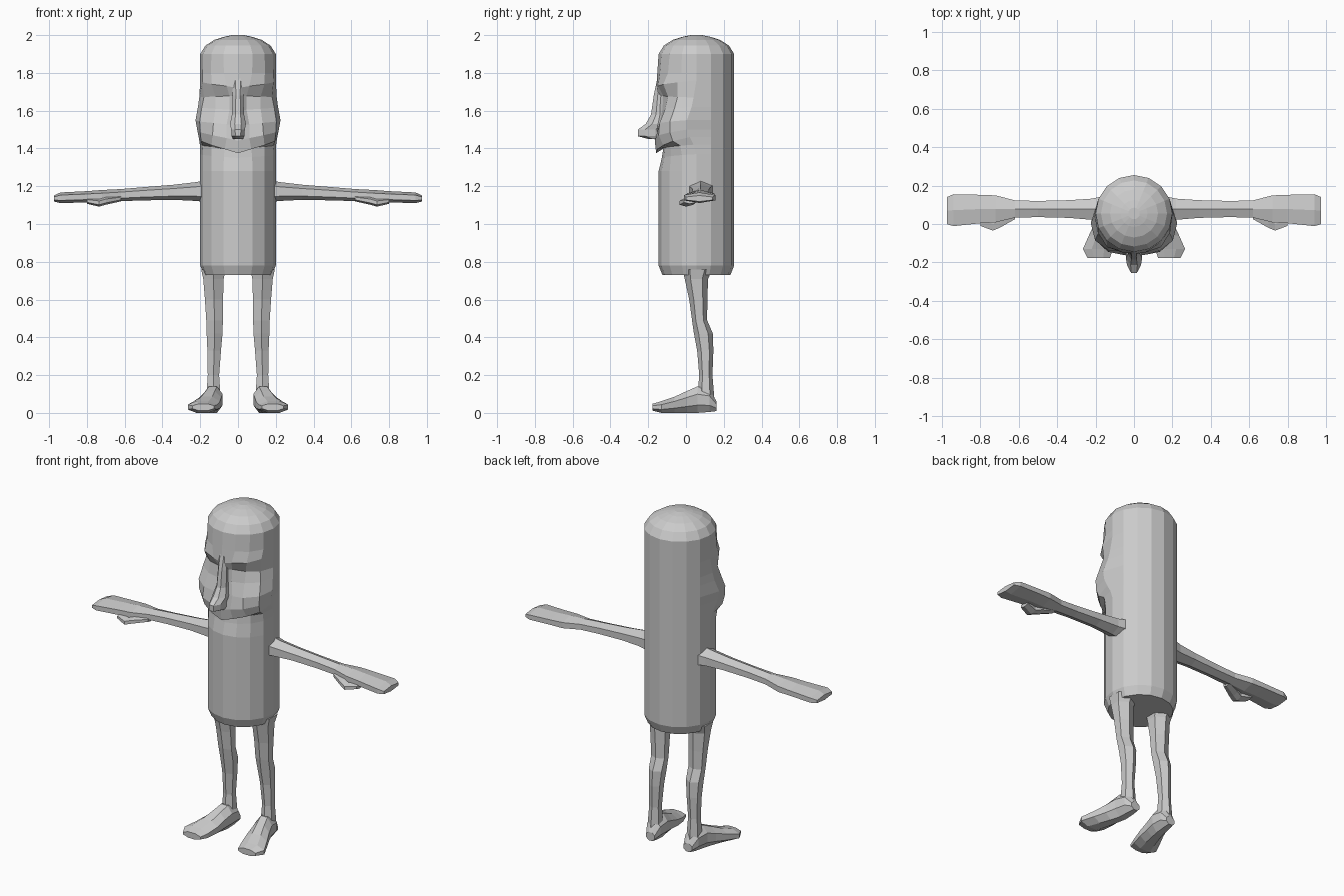
import bpy, bmesh
from math import sin, cos, pi
from mathutils import Vector


def skin(name, rings, mirror=False):
    """Bridge equal-length point rings, cap both ends, optionally mirror in x."""
    bm = bmesh.new()
    vs = [[bm.verts.new(p) for p in ring] for ring in rings]
    n = len(vs[0])
    for a, b in zip(vs, vs[1:]):
        for i in range(n):
            j = (i + 1) % n
            bm.faces.new((a[i], a[j], b[j], b[i]))
    bm.faces.new(vs[0])
    bm.faces.new(vs[-1])
    bmesh.ops.recalc_face_normals(bm, faces=bm.faces)
    me = bpy.data.meshes.new(name)
    bm.to_mesh(me)
    bm.free()
    ob = bpy.data.objects.new(name, me)
    bpy.context.collection.objects.link(ob)
    if mirror:
        ob.modifiers.new("Mirror", 'MIRROR').use_mirror_merge = False
    return ob


def loft(name, axis, rows, n=6, mirror=False):
    """Rows are (x, y, z, half size a, half size b), sections square to axis."""
    raw = [(cos(2 * pi * (i + .5) / n), sin(2 * pi * (i + .5) / n)) for i in range(n)]
    ma, mb = max(p[0] for p in raw), max(p[1] for p in raw)
    rings = []
    for x, y, z, ra, rb in rows:
        ring = []
        for a, b in raw:
            a, b = a / ma * ra, b / mb * rb
            off = {'X': (0, a, b), 'Y': (a, 0, b), 'Z': (a, b, 0)}[axis]
            ring.append(Vector((x, y, z)) + Vector(off))
        rings.append(ring)
    return skin(name, rings, mirror)


# Body and head: 16-sided lathe whose front columns are pushed into a face
CY, SIDES = 0.055, 16


def body_ring(z0, z4, r=0.2, face=None):
    ring = []
    for j in range(SIDES):
        k, s = min(j, SIDES - j), (1 if j <= SIDES // 2 else -1)
        a = 2 * pi * k / SIDES
        x, y = r * sin(a), CY - r * cos(a)
        if face and k < len(face):
            x, y = face[k]
        ring.append((s * x, y, z0 + (z4 - z0) * min(k, 4) / 4))
    return ring


face_rows = [  # centre z, edge z, points from the centre line outwards
    (1.35, 1.37, [(0, -.128), (.075, -.115), (.14, -.08)]),
    (1.40, 1.42, [(0, -.12), (.07, -.11), (.14, -.08), (.188, -.03), (.202, .04)]),
    (1.375, 1.46, [(0, -.158), (.07, -.15), (.14, -.12), (.195, -.07), (.208, .02)]),
    (1.44, 1.50, [(0, -.165), (.06, -.16), (.135, -.145), (.2, -.085), (.216, .005)]),
    (1.52, 1.55, [(0, -.17), (.06, -.14), (.13, -.14), (.203, -.085), (.225, .005)]),
    (1.60, 1.62, [(0, -.165), (.045, -.125), (.12, -.11), (.192, -.06), (.212, .03)]),
    (1.68, 1.67, [(0, -.155), (.045, -.12), (.12, -.095), (.18, -.045), (.205, .04)]),
    (1.72, 1.76, [(0, -.157), (.06, -.148), (.14, -.12), (.188, -.045), (.2, CY)]),
    (1.80, 1.80, [(0, -.152), (.075, -.138), (.142, -.095), (.187, -.025)]),
]
rings = [body_ring(.73, .73, .18), body_ring(.78, .78, .2), body_ring(1.28, 1.28, .2)]
rings += [body_ring(a, b, .2, f) for a, b, f in face_rows]
rings += [body_ring(z, z, r) for z, r in
          [(1.90, .2), (1.945, .172), (1.975, .125), (1.992, .07), (2.0, .03)]]
skin("body_and_head", rings)

# Long nose with a blunt projecting tip
loft("nose", 'Z', [
    (0, -.130, 1.77, .030, .022), (0, -.135, 1.68, .028, .036),
    (0, -.140, 1.58, .032, .045), (0, -.155, 1.53, .042, .058),
    (0, -.188, 1.50, .036, .067), (0, -.188, 1.465, .034, .067),
    (0, -.160, 1.45, .026, .040)], n=8)

# Arms with flat mitten hands
loft("arms", 'X', [
    (.16, .080, 1.175, .065, .060), (.22, .077, 1.172, .055, .050),
    (.34, .078, 1.168, .046, .040), (.50, .078, 1.160, .042, .035),
    (.62, .078, 1.153, .045, .032), (.72, .079, 1.146, .070, .034),
    (.80, .078, 1.144, .074, .030), (.94, .072, 1.139, .083, .028),
    (.975, .070, 1.135, .070, .016)], n=6, mirror=True)
loft("thumbs", 'X', [
    (.62, .05, 1.135, .025, .015), (.70, .015, 1.122, .035, .020),
    (.735, .002, 1.112, .036, .020), (.80, .02, 1.122, .030, .015)], n=6, mirror=True)

# Thin legs, bent slightly back at the knee
loft("legs", 'Z', [
    (.130, .060, .76, .065, .080), (.130, .055, .71, .054, .062),
    (.127, .065, .60, .048, .048), (.124, .072, .49, .044, .040),
    (.124, .092, .42, .042, .050), (.126, .102, .33, .036, .043),
    (.130, .105, .20, .030, .035), (.130, .105, .08, .038, .045)], n=6, mirror=True)

# Feet splayed outwards
loft("feet", 'Y', [
    (.125, .162, .035, .028, .025), (.128, .125, .065, .044, .060),
    (.133, .060, .070, .052, .070), (.147, .005, .058, .058, .058),
    (.165, -.060, .043, .070, .043), (.188, -.130, .031, .078, .031),
    (.184, -.178, .030, .058, .018)], n=8, mirror=True)
